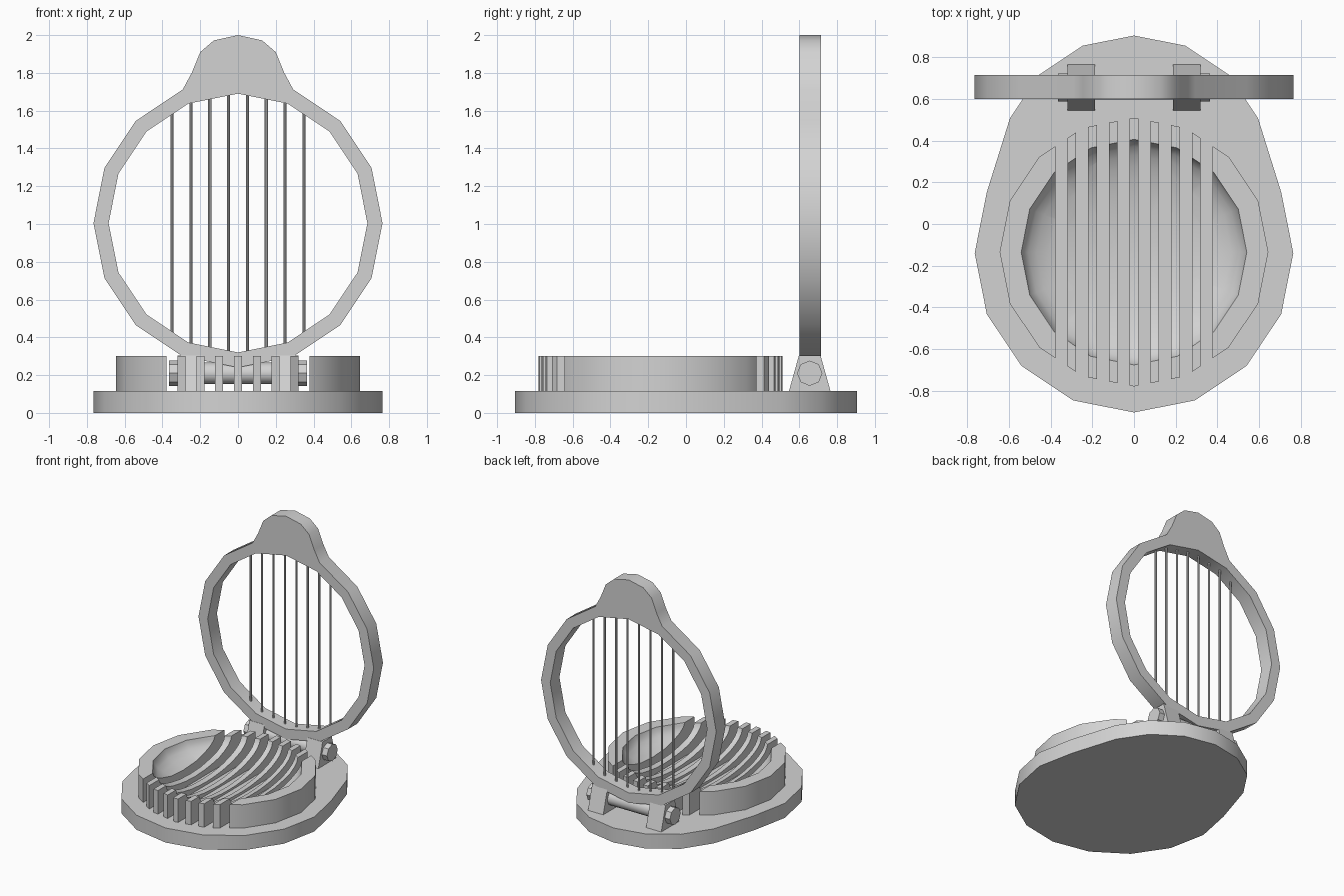
import bpy, bmesh
from math import sin, cos, pi, sqrt, radians
from mathutils import Vector

if "Cube" in bpy.data.objects:
    bpy.data.objects.remove(bpy.data.objects["Cube"])

grey = bpy.data.materials.new("plain grey")
grey.diffuse_color = (0.65, 0.65, 0.65, 1)
grey.use_nodes = True
grey.node_tree.nodes["Principled BSDF"].inputs["Base Color"].default_value = grey.diffuse_color


def finish(name, bm):
    bmesh.ops.recalc_face_normals(bm, faces=bm.faces)
    me = bpy.data.meshes.new(name)
    bm.to_mesh(me)
    bm.free()
    me.materials.append(grey)
    ob = bpy.data.objects.new(name, me)
    bpy.context.collection.objects.link(ob)
    return ob


def prism(name, pts, axis, lo, hi):
    """Extrude a closed 2D outline along an axis (x: yz, y: xz, z: xy)."""
    def place(p, h):
        return {"x": (h, p[0], p[1]), "y": (p[0], h, p[1]), "z": (p[0], p[1], h)}[axis]
    bm = bmesh.new()
    a = [bm.verts.new(place(p, lo)) for p in pts]
    b = [bm.verts.new(place(p, hi)) for p in pts]
    n = len(pts)
    for i in range(n):
        j = (i + 1) % n
        bm.faces.new((a[i], a[j], b[j], b[i]))
    bm.faces.new(a)
    bm.faces.new(b)
    return finish(name, bm)


def ring(cx, cy, r, n=16):
    return [(cx + r * cos(2 * pi * i / n), cy + r * sin(2 * pi * i / n)) for i in range(n)]


def cut(ob, cutter):
    cutter.hide_render = True
    m = ob.modifiers.new("cut", "BOOLEAN")
    m.operation, m.solver, m.object = "DIFFERENCE", "EXACT", cutter
    bpy.context.view_layer.objects.active = ob
    bpy.ops.object.modifier_apply(modifier=m.name)
    bpy.data.objects.remove(cutter)


def smooth(ob):
    bpy.ops.object.select_all(action="DESELECT")
    ob.select_set(True)
    bpy.context.view_layer.objects.active = ob
    bpy.ops.object.shade_smooth_by_angle(angle=radians(30))


def mirrored(half):
    """Complete a right-hand outline that starts and ends on x = 0."""
    return half + [(-x, y) for x, y in half[-2:0:-1]]


# Base plate: large round front, narrower round back
big = [(0.765 * sin(k * pi / 8), -0.14 - 0.765 * cos(k * pi / 8)) for k in range(6)]
small = [(0.645 * sin(k * pi / 8), 0.26 + 0.645 * cos(k * pi / 8)) for k in (3, 2, 1, 0)]
smooth(prism("base_plate", mirrored(big + small), "z", 0, 0.115))

# Egg cup: round block, hollowed by a bowl and sliced by slots
CY = -0.135
cup = prism("egg_cup", ring(0, CY, 0.645), "z", 0.115, 0.30)
profile = [(0.54 * sin(radians(t)), 0.30 - 0.17 * cos(radians(t))) for t in range(10, 90, 10)]
profile += [(0.545, 0.31), (0.545, 0.4)]
bm = bmesh.new()
rows = [[bm.verts.new((x, y, z)) for x, y in ring(0, CY, r)] for r, z in profile]
tip = bm.verts.new((0, CY, 0.13))
for i in range(16):
    j = (i + 1) % 16
    bm.faces.new((tip, rows[0][j], rows[0][i]))
    for a, b in zip(rows, rows[1:]):
        bm.faces.new((a[i], a[j], b[j], b[i]))
bm.faces.new(rows[-1])
cut(cup, finish("bowl_cutter", bm))
slots = [-0.349 + 0.0997 * k for k in range(8)]
for x in slots:
    box = [(x - 0.029, -1), (x + 0.029, -1), (x + 0.029, 1), (x - 0.029, 1)]
    cut(cup, prism("slot_cutter", box, "z", 0.05, 0.5))
smooth(cup)

# Hinge brackets and pin
HY, HZ = 0.655, 0.21
bracket = [(0.545, 0.115), (0.765, 0.115), (0.712, 0.305), (0.598, 0.305)]
for side, s in (("left", -1), ("right", 1)):
    prism("hinge_bracket_" + side, bracket, "x", *sorted((s * 0.187, s * 0.32)))
    prism("hinge_cap_" + side, ring(HY, HZ, 0.067, 8), "x", *sorted((s * 0.315, s * 0.365)))
smooth(prism("hinge_pin", ring(HY, HZ, 0.057, 16), "x", -0.2, 0.2))

# Raised wire frame with thumb tab
FZ = 1.005
half = [(0.765 * sin(k * pi / 8), FZ - 0.765 * cos(k * pi / 8)) for k in range(8)]
half += [(0.245, 1.80), (0.2, 1.91), (0.128, 1.972), (0, 2.0)]
frame = prism("wire_frame", mirrored(half), "y", 0.60, 0.715)
cut(frame, prism("frame_cutter", ring(0, FZ, 0.685), "y", 0.5, 0.8))
smooth(frame)

# Cutting wires
for k, x in enumerate(slots):
    h = sqrt(0.685 ** 2 - x * x) + 0.02
    smooth(prism(f"wire_{k + 1}", ring(x, 0.657, 0.008, 8), "z", FZ - h, FZ + h))
